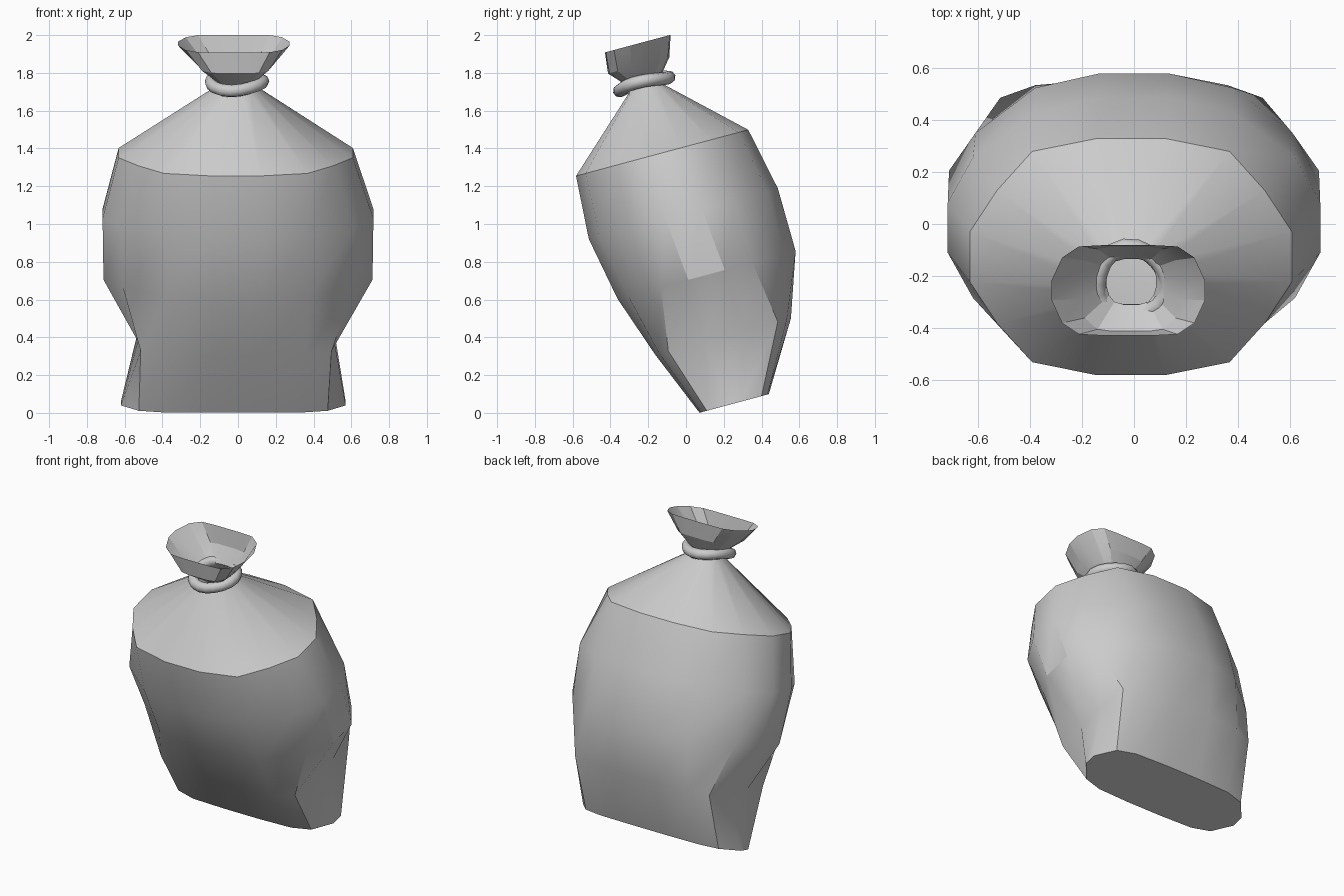
import bpy, bmesh, math
from mathutils import Matrix

if "Cube" in bpy.data.objects:
    bpy.data.objects.remove(bpy.data.objects["Cube"])

# whole sack leans toward the front
LEAN = Matrix.Translation((0, 0.255, 0.05)) @ Matrix.Rotation(math.radians(15), 4, 'X')


def finish(bm, name, angle):
    me = bpy.data.meshes.new(name)
    bm.transform(LEAN)
    bm.to_mesh(me)
    bm.free()
    ob = bpy.data.objects.new(name, me)
    bpy.context.collection.objects.link(ob)
    bpy.ops.object.select_all(action='DESELECT')
    bpy.context.view_layer.objects.active = ob
    ob.select_set(True)
    bpy.ops.object.shade_smooth_by_angle(angle=math.radians(angle))
    return ob


def loft(rings, cap):
    # each ring: height, centre x, centre y, quarter outline from middle to side
    bm = bmesh.new()
    loops = []
    for z, cx, cy, q in rings:
        pts = [(x, -y) for x, y in q] + [(x, y) for x, y in reversed(q)]
        pts += [(-x, y) for x, y in q] + [(-x, -y) for x, y in reversed(q)]
        loops.append([bm.verts.new((cx + x, cy + y, z)) for x, y in pts])
    n = len(loops[0])
    for a, b in zip(loops, loops[1:]):
        for i in range(n):
            j = (i + 1) % n
            bm.faces.new((a[i], a[j], b[j], b[i]))
    if cap:
        bm.faces.new(list(reversed(loops[0])))
    return bm


# filled body, pinched above the base corners and gathered at the neck
neck = (1.77, -0.01, -0.02, [(.03, .09), (.065, .08), (.085, .055), (.095, .02)])
body = [
    (0.0, -.025, 0.0, [(.13, .19), (.37, .183), (.50, .15), (.595, .04)]),
    (.358, -.01, .035, [(.13, .372), (.37, .35), (.505, .30), (.52, .10)]),
    (.695, 0.0, .035, [(.13, .488), (.38, .43), (.61, .25), (.712, .10)]),
    (1.04, 0.0, 0.0, [(.13, .518), (.38, .46), (.62, .28), (.717, .10)]),
    (1.38, -.012, -.025, [(.13, .472), (.38, .42), (.515, .265), (.62, .10)]),
    (1.725, -.01, -.02, [(.035, .10), (.08, .09), (.11, .065), (.125, .025)]),
    neck]
finish(loft(body, True), "sack_body", 30)

# flared open mouth above the tie
mouth = [
    neck,
    (1.86, -.015, -.025, [(.07, .168), (.125, .16), (.175, .115), (.19, .04)]),
    (1.972, -.022, 0.0, [(.10, .18), (.19, .175), (.255, .13), (.295, .04)])]
finish(loft(mouth, False), "sack_mouth", 15)

# slightly uneven cord around the neck
bm = bmesh.new()
N, M = 18, 8
grid = []
for i in range(N):
    a = 2 * math.pi * i / N
    R = 0.137 + 0.006 * math.cos(3 * a + 0.6)
    dz = 0.01 * math.cos(2 * a + 0.5)
    row = []
    for k in range(M):
        t = 2 * math.pi * k / M
        r = R + 0.034 * math.cos(t)
        row.append(bm.verts.new((r * math.cos(a) - .01, r * math.sin(a) - .025,
                                 1.765 + dz + 0.034 * math.sin(t))))
    grid.append(row)
for i in range(N):
    for k in range(M):
        p, q = grid[i], grid[(i + 1) % N]
        l = (k + 1) % M
        bm.faces.new((p[k], q[k], q[l], p[l]))
finish(bm, "neck_tie", 50)
